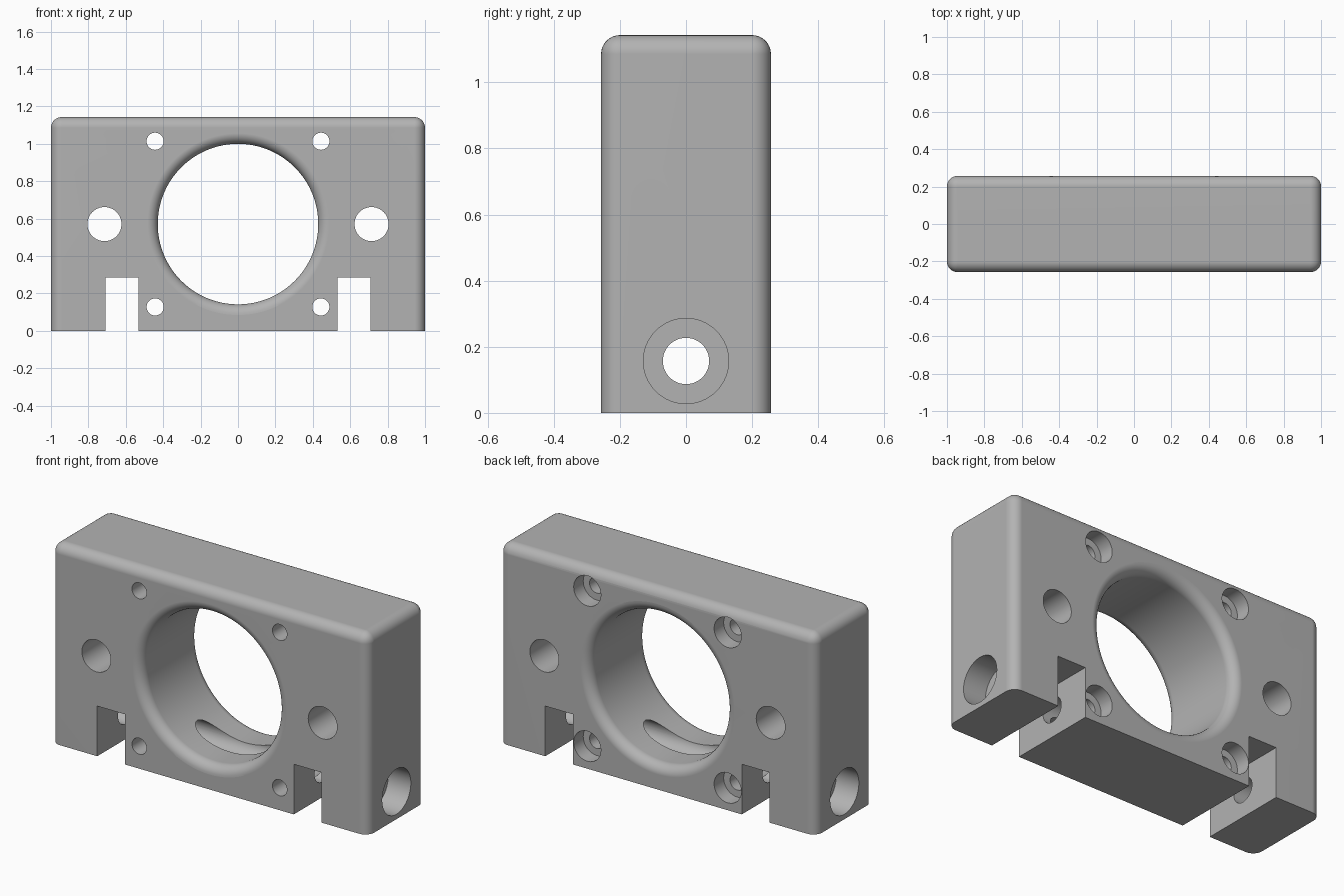
import bpy
import bmesh
import math
from mathutils import Matrix, Vector

if "Cube" in bpy.data.objects:
    bpy.data.objects.remove(bpy.data.objects["Cube"], do_unlink=True)

HEIGHT, HALF_DEPTH, FILLET = 1.143, 0.257, 0.057
BORE_Z, BORE_R = 0.571, 0.429

grey = bpy.data.materials.new("plain grey")
grey.use_nodes = True
colour = (0.45, 0.45, 0.45, 1)
grey.diffuse_color = colour
grey.node_tree.nodes["Principled BSDF"].inputs["Base Color"].default_value = colour


def make_object(name, bm):
    bmesh.ops.recalc_face_normals(bm, faces=bm.faces)
    mesh = bpy.data.meshes.new(name)
    bm.to_mesh(mesh)
    bm.free()
    mesh.materials.append(grey)
    obj = bpy.data.objects.new(name, mesh)
    bpy.context.collection.objects.link(obj)
    return obj


def box(name, low, high):
    low, high = Vector(low), Vector(high)
    bm = bmesh.new()
    bmesh.ops.create_cube(bm, size=1)
    bmesh.ops.scale(bm, vec=high - low, verts=bm.verts)
    bmesh.ops.translate(bm, vec=(low + high) / 2, verts=bm.verts)
    return make_object(name, bm)


def lathe(name, profile, centre, axis, steps=64):
    """Closed solid of revolution from (radius, distance along axis) points."""
    bm = bmesh.new()
    turn = Vector((0, 0, 1)).rotation_difference(Vector(axis)).to_matrix().to_4x4()
    place = Matrix.Translation(centre) @ turn
    rings = []
    for r, h in profile:
        angles = [2 * math.pi * i / steps for i in range(steps)]
        rings.append([bm.verts.new(place @ Vector((r * math.cos(a), r * math.sin(a), h)))
                      for a in angles])
    for a, b in zip(rings, rings[1:]):
        for i in range(steps):
            j = (i + 1) % steps
            bm.faces.new((a[i], a[j], b[j], b[i]))
    bm.faces.new(rings[0])
    bm.faces.new(rings[-1])
    return make_object(name, bm)


# Block with every edge rounded except those around the base
body = box("mounting_block", (-1, -HALF_DEPTH, 0), (1, HALF_DEPTH, HEIGHT))
bm = bmesh.new()
bm.from_mesh(body.data)
edges = [e for e in bm.edges if max(v.co.z for v in e.verts) > 0.1]
bmesh.ops.bevel(bm, geom=edges, offset=FILLET, segments=8, profile=0.5, affect='EDGES')
bm.to_mesh(body.data)
bm.free()

cutters = []

# Central bore with rounded rims on both faces
rim = []
for i in range(9):
    a = math.pi / 2 * i / 8
    rim.append((BORE_R + FILLET * (1 - math.cos(a)),
                HALF_DEPTH - FILLET + FILLET * math.sin(a)))
rim.append((BORE_R + FILLET, HALF_DEPTH + 0.1))
profile = [(r, -h) for r, h in reversed(rim)] + rim
cutters.append(lathe("bore_cutter", profile, (0, 0, BORE_Z), (0, 1, 0), 128))

# Cross hole through the whole width, passing under the bore
cutters.append(lathe("cross_hole_cutter", [(0.07, -1.2), (0.07, 1.2)],
                     (0, 0, 0.157), (1, 0, 0)))

for side in (-1, 1):
    # Slots in the base
    xs = sorted((side * 0.532, side * 0.708))
    cutters.append(box("slot_cutter", (xs[0], -0.5, -0.2), (xs[1], 0.5, 0.286)))
    # Large through holes beside the bore
    cutters.append(lathe("side_hole_cutter", [(0.091, -0.5), (0.091, 0.5)],
                         (side * 0.714, 0, BORE_Z), (0, 1, 0)))
    # Recesses on the end faces
    cutters.append(lathe("end_recess_cutter", [(0.129, -0.143), (0.129, 0.2)],
                         (side, 0, 0.157), (side, 0, 0)))
    # Four screw holes, counterbored at the back
    for level in (-1, 1):
        screw = [(0.0457, -0.5), (0.0457, HALF_DEPTH - 0.086),
                 (0.0857, HALF_DEPTH - 0.086), (0.0857, 0.5)]
        cutters.append(lathe("screw_hole_cutter", screw,
                             (side * 0.443, 0, BORE_Z + level * 0.443), (0, 1, 0), 48))

# Cut everything out, then drop the cutters
bpy.ops.object.select_all(action='DESELECT')
bpy.context.view_layer.objects.active = body
body.select_set(True)
for cutter in cutters:
    cutter.hide_render = True
    mod = body.modifiers.new("cut", 'BOOLEAN')
    mod.operation = 'DIFFERENCE'
    mod.solver = 'EXACT'
    mod.object = cutter
    bpy.ops.object.modifier_apply(modifier=mod.name)
for cutter in cutters:
    bpy.data.objects.remove(cutter, do_unlink=True)

# Smooth fillets and bores, with flat faces kept flat
bpy.ops.object.shade_smooth_by_angle(angle=math.radians(30))
weighted = body.modifiers.new("flat_faces", 'WEIGHTED_NORMAL')
weighted.keep_sharp = True
